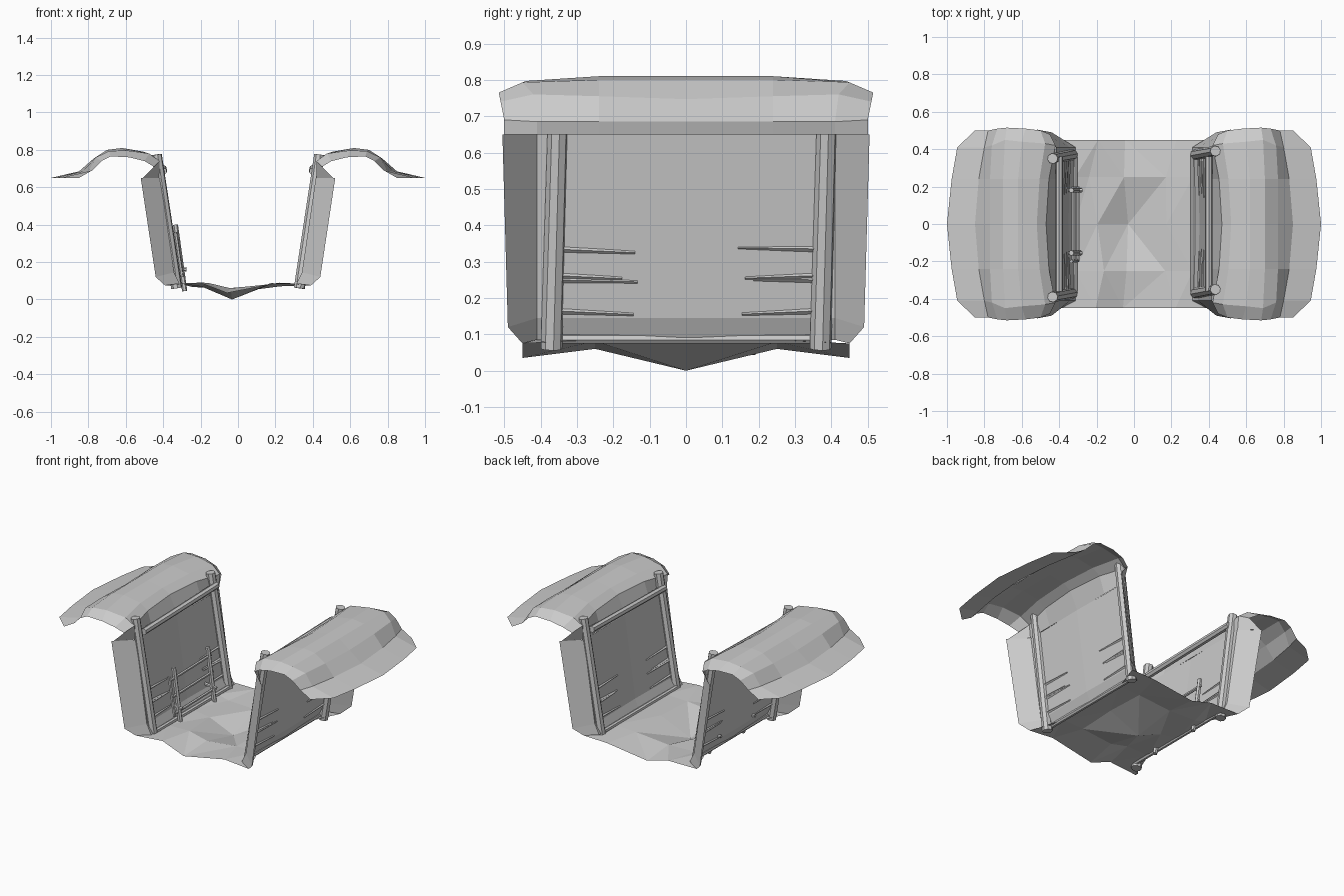
import bpy, bmesh, random
from mathutils import Vector

random.seed(4)
if "Cube" in bpy.data.objects:
    bpy.data.objects.remove(bpy.data.objects["Cube"], do_unlink=True)

clay = bpy.data.materials.new("plain_grey")
clay.use_nodes = True
COLOUR = (0.6, 0.6, 0.6, 1)
clay.diffuse_color = COLOUR
clay.node_tree.nodes["Principled BSDF"].inputs["Base Color"].default_value = COLOUR


def finish(name, bm):
    mesh = bpy.data.meshes.new(name)
    bm.to_mesh(mesh)
    bm.free()
    mesh.materials.append(clay)
    obj = bpy.data.objects.new(name, mesh)
    bpy.context.collection.objects.link(obj)
    return obj


def sheet(name, rows, side=1, flip=False):
    """Skin a grid of points, one row per section; side mirrors it in x."""
    bm = bmesh.new()
    grid = [[bm.verts.new((x * side, y, z)) for x, y, z in row] for row in rows]
    for a, b in zip(grid, grid[1:]):
        for i in range(len(a) - 1):
            bm.faces.new((a[i], a[i + 1], b[i + 1], b[i]))
    if (side < 0) != flip:
        bmesh.ops.reverse_faces(bm, faces=bm.faces[:])
    return finish(name, bm)


def pole(name, start, end, radius, sides=7, tip=None):
    """A round timber between two points."""
    start, end = Vector(start), Vector(end)
    axis = end - start
    bm = bmesh.new()
    bmesh.ops.create_cone(bm, cap_ends=True, segments=sides, radius1=radius,
                          radius2=radius if tip is None else tip, depth=axis.length)
    bmesh.ops.rotate(bm, verts=bm.verts, matrix=axis.to_track_quat('Z', 'Y').to_matrix())
    bmesh.ops.translate(bm, verts=bm.verts, vec=(start + end) / 2)
    return finish(name, bm)


def wall_x(z):
    """Distance of the leaning wall from the middle at a height."""
    return 0.321 + 0.146 * z


def both_ends(half):
    """Repeat sections listed from the middle outwards at the other end in y."""
    other = [[(x, -y, z) for x, y, z in row] for row in half[:0:-1]]
    return other + half


# Earth bank: cross-sections from the middle to one end
bank = both_ends([
    [(.42, 0, .65), (.47, 0, .76), (.52, 0, .79), (.62, 0, .81),
     (.70, 0, .80), (.77, 0, .747), (.85, 0, .685), (1, 0, .65)],
    [(.42, .24, .65), (.455, .24, .755), (.505, .24, .79), (.62, .24, .81),
     (.70, .24, .80), (.77, .24, .755), (.83, .24, .685), (.975, .24, .65)],
    [(.42, .41, .65), (.42, .42, .74), (.475, .43, .78), (.60, .44, .797),
     (.69, .45, .793), (.76, .42, .76), (.80, .41, .685), (.945, .41, .65)],
    [(.51, .50, .65), (.45, .48, .71), (.50, .50, .74), (.58, .51, .76),
     (.68, .515, .765), (.73, .51, .74), (.78, .50, .69), (.85, .50, .65)],
])

# Leaning wall with its ends turned outwards
wall = both_ends([
    [(.325, 0, .085), (.35, 0, .145), (.422, 0, .65)],
    [(.312, .41, .085), (.342, .41, .145), (.416, .41, .65)],
    [(.39, .45, .075), (.44, .49, .12), (.52, .505, .65)],
])

for side, label in ((1, "left"), (-1, "right")):
    sheet(label + "_earth_bank", bank, side)
    sheet(label + "_trench_wall", wall, side, flip=True)

    # Corner posts and rails
    for y, end in ((-.37, "front"), (.37, "back")):
        pole(f"{label}_{end}_post", (.328 * side, y, .06),
             (.435 * side, y + .02 * side, .775), .03, 8, .028)
    pole(label + "_bottom_rail", (.315 * side, -.36, .088), (.315 * side, .36, .088), .014)
    pole(label + "_top_rail", (.40 * side, -.36, .685), (.40 * side, .36, .70), .02)

    # Wall boards that show as slivers near the posts
    for z in (.165, .25, .262, .335):
        for end in (-1, 1):
            x = wall_x(z)
            pole(f"{label}_board_edge", (x * side, .37 * end, z),
                 ((x + .004) * side, (.13 + random.uniform(0, .06)) * end,
                  z + random.uniform(-.012, .004)), .009, 4, .004)

# Uneven floor, low in the middle
floor = []
for y in (-.45, -.25, 0, .25, .45):
    edge = .39 if abs(y) > .4 else .315
    row = []
    for t in (-1, -.62, -.1, .55, 1):
        z = .085 if abs(t) == 1 else .08 + random.uniform(-.015, .012)
        if t == -.1:
            z = 0 if y == 0 else .035 if abs(y) > .4 else .06
        if abs(t) == 1 and abs(y) > .4:
            z = .075
        shift = 0 if abs(t) == 1 or y == 0 else random.uniform(-.05, .05)
        row.append((t * edge + shift, y, z))
    floor.append(row)
ground = sheet("trench_floor", floor)
bm = bmesh.new()
bm.from_mesh(ground.data)
bmesh.ops.triangulate(bm, faces=bm.faces[:])
bm.to_mesh(ground.data)
bm.free()

# Short ladder leaning on the right wall
for y in (-.155, .18):
    pole("ladder_rail", (-.285, y, .045), (-.335, y, .40), .014, 6)
    pole("ladder_peg", (-.275, y, .16), (-.37, y, .17), .01, 6)
pole("ladder_side_stake", (-.30, -.195, .12), (-.335, -.20, .36), .01, 6)
for z in (.14, .24, .34):
    pole("ladder_rung", (-.279 - .14 * z, -.20, z), (-.279 - .14 * z, .20, z + .008), .009, 6)
